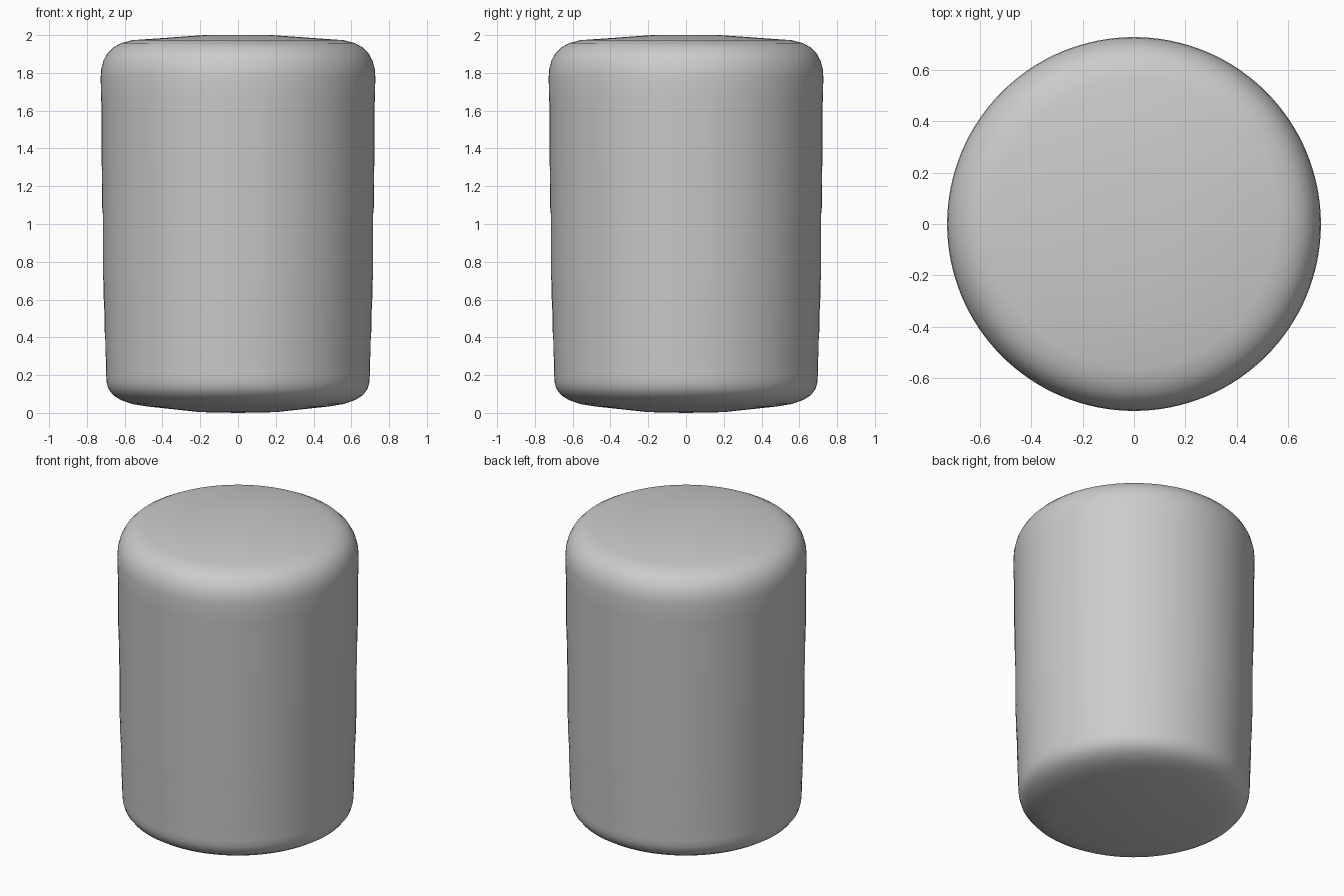
import bpy, bmesh, math

if "Cube" in bpy.data.objects:
    bpy.data.objects.remove(bpy.data.objects["Cube"])

# Lathe profile (radius, height): gently domed base and rounded lower edge
profile = [(0.0, 0.0), (0.2, 0.004), (0.48, 0.034), (0.56, 0.047), (0.62, 0.068),
           (0.66, 0.093), (0.685, 0.125), (0.695, 0.16), (0.698, 0.2)]

# Wall: slight taper with faint ledges
r = 0.699
for z in (0.3, 0.4, 0.54, 0.6, 0.71, 1.07, 1.3, 1.65):
    profile += [(r, z - 0.015), (r + 0.003, z + 0.015)]
    r += 0.0034

# Rounded shoulder and shallow domed top
profile += [(0.727, 1.78), (0.724, 1.82), (0.712, 1.865), (0.69, 1.905),
            (0.66, 1.935), (0.62, 1.957), (0.56, 1.973), (0.18, 2.0), (0.0, 2.0)]

# Revolve the profile
bm = bmesh.new()
verts = [bm.verts.new((x, 0, z)) for x, z in profile]
edges = [bm.edges.new(pair) for pair in zip(verts, verts[1:])]
bmesh.ops.spin(bm, geom=verts + edges, cent=(0, 0, 0), axis=(0, 0, 1),
               angle=math.tau, steps=128)
bmesh.ops.remove_doubles(bm, verts=bm.verts, dist=0.0005)
bmesh.ops.recalc_face_normals(bm, faces=bm.faces)
for f in bm.faces:
    f.smooth = True

mesh = bpy.data.meshes.new("rounded_cylinder_body")
bm.to_mesh(mesh)
bm.free()
body = bpy.data.objects.new("rounded_cylinder_body", mesh)
bpy.context.collection.objects.link(body)
